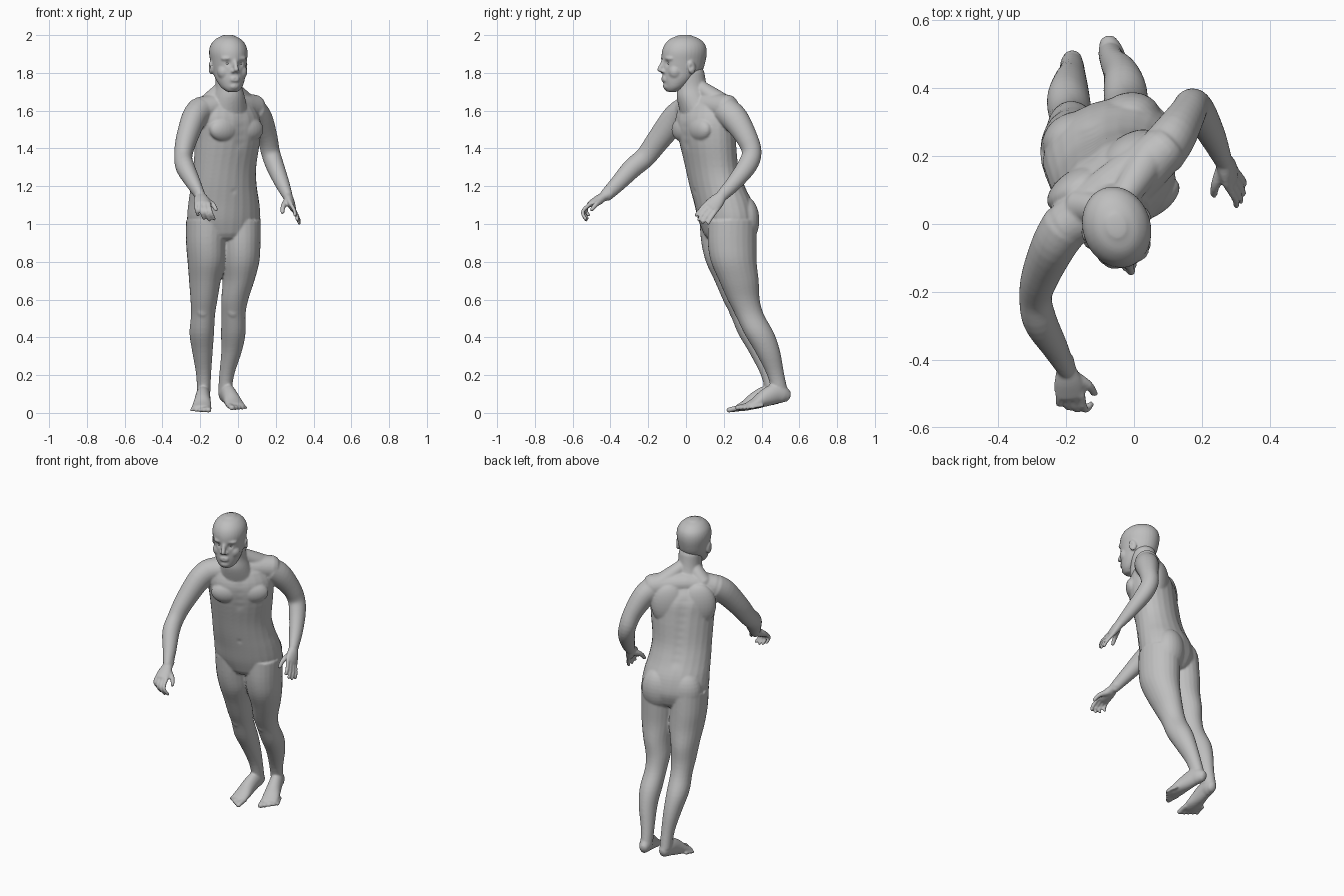
import bpy, bmesh
from math import sin, cos, pi, radians, exp
from mathutils import Vector, Matrix

if "Cube" in bpy.data.objects:
    bpy.data.objects.remove(bpy.data.objects["Cube"])

skin = bpy.data.materials.new("plain grey")
skin.use_nodes = True
GREY = (0.52, 0.52, 0.52, 1)
skin.diffuse_color = GREY
skin.node_tree.nodes["Principled BSDF"].inputs["Base Color"].default_value = GREY

UP = Vector((0, 0, 1))


def frame(yaw):
    """Sideways and forward directions of a part turned by yaw degrees."""
    t = radians(yaw)
    return Vector((cos(t), sin(t), 0)), Vector((sin(t), -cos(t), 0))


def smooth_rows(rows, steps):
    """Catmull-Rom interpolation of every column."""
    out = []
    for i in range(len(rows) - 1):
        p, q = rows[i], rows[i + 1]
        o, r = rows[max(i - 1, 0)], rows[min(i + 2, len(rows) - 1)]
        for k in range(steps):
            t = k / steps
            out.append([b + t * ((c - a) / 2 + t * ((a - 2.5 * b + 2 * c - d / 2)
                        + t * (1.5 * (b - c) + (d - a) / 2)))
                        for a, b, c, d in zip(o, p, q, r)])
    return out + [list(rows[-1])]


def loft(bm, rows, side=None, n=24, steps=4, dome=0.7):
    """Closed skin over rows of x, y, z, half width, half depth (and yaw).
    With a side vector rings stand across the path, otherwise they lie flat."""
    rows = smooth_rows(rows, steps)
    pts = [Vector(r[:3]) for r in rows]
    sections = []
    for i, r in enumerate(rows):
        if side is None:
            s, f = frame(r[5])
            t, d = UP, -f
        else:
            t = (pts[min(i + 1, len(pts) - 1)] - pts[max(i - 1, 0)]).normalized()
            s = (side - t * side.dot(t)).normalized()
            d = t.cross(s)
        sections.append((pts[i], s * r[3], d * r[4], t * min(r[3], r[4]) * dome))

    def rounded(sec, sign):
        p, s, d, t = sec
        return [(p + t * sign * sin(a), s * cos(a), d * cos(a), t)
                for a in (pi / 6, pi / 3, pi * 0.46)]
    sections = rounded(sections[0], -1)[::-1] + sections + rounded(sections[-1], 1)
    rings = [[bm.verts.new(p + s * cos(2 * pi * k / n) + d * sin(2 * pi * k / n))
              for k in range(n)] for p, s, d, _ in sections]
    for a, b in zip(rings, rings[1:]):
        for k in range(n):
            bm.faces.new((a[k], a[(k + 1) % n], b[(k + 1) % n], b[k]))
    bm.faces.new(rings[0][::-1])
    bm.faces.new(rings[-1])


def ball(bm, centre, radii, yaw=0, pitch=0):
    m = (Matrix.Translation(centre) @ Matrix.Rotation(radians(yaw), 4, "Z")
         @ Matrix.Rotation(radians(pitch), 4, "X") @ Matrix.Diagonal((*radii, 1)))
    bmesh.ops.create_uvsphere(bm, u_segments=24, v_segments=16, radius=1, matrix=m)


def finish(name, bm, voxel, relax, pushes=()):
    """Fuse overlapping forms into one skin, relax it, then press in the details."""
    bmesh.ops.recalc_face_normals(bm, faces=bm.faces)
    mesh = bpy.data.meshes.new(name)
    bm.to_mesh(mesh)
    bm.free()
    obj = bpy.data.objects.new(name, mesh)
    bpy.context.collection.objects.link(obj)
    fuse = obj.modifiers.new("fuse", "REMESH")
    fuse.mode, fuse.voxel_size = "VOXEL", voxel
    soft = obj.modifiers.new("relax", "SMOOTH")
    soft.factor, soft.iterations = 0.5, relax
    graph = bpy.context.evaluated_depsgraph_get()
    done = bpy.data.meshes.new_from_object(obj.evaluated_get(graph))
    obj.modifiers.clear()
    obj.data = done
    for centre, radius, move in pushes:
        for v in done.vertices:
            d = (v.co - centre).length / radius
            if d < 2.5:
                v.co += move * exp(-d * d)
    done.materials.clear()
    done.materials.append(skin)
    done.shade_smooth()


# Torso, twisted towards the left from hips to shoulders
body = bmesh.new()
loft(body, [(-.07, .222, .95, .165, .125, 18), (-.075, .218, 1.02, .198, .146, 20),
            (-.075, .198, 1.11, .194, .148, 22), (-.075, .165, 1.2, .182, .137, 25),
            (-.07, .137, 1.3, .176, .13, 28), (-.055, .112, 1.45, .187, .135, 32),
            (-.055, .097, 1.55, .192, .13, 35), (-.055, .085, 1.62, .165, .095, 36)],
     dome=0.4)
# Collar, neck and the muscle sloping from neck to back
loft(body, [(-.2, -.005, 1.6, .07, .072), (-.06, .09, 1.635, .085, .066),
            (.088, .22, 1.61, .07, .074)], Vector((.5, -.8, 0)))
loft(body, [(-.055, .07, 1.59, .11, .1, 30), (-.05, .042, 1.67, .086, .092, 26),
            (-.05, .032, 1.73, .07, .08, 20), (-.05, .025, 1.8, .068, .074, 18)])
for sign in (-1, 1):
    s, f = frame(36)
    top = Vector((-.055, .06, 1.72)) + s * sign * .03
    tip = Vector((-.055, .125, 1.635)) + s * sign * .13
    loft(body, [(*top, .04, .04), (*top.lerp(tip, .5), .05, .045), (*tip, .055, .05)], f)
# Chest, shoulder blade and seat muscles
for sign in (-1, 1):
    s, f = frame(34)
    ball(body, Vector((-.055, .1, 1.5)) + s * sign * .075 + f * .084, (.092, .048, .066), 34)
    ball(body, Vector((-.055, .1, 1.52)) + s * sign * .09 - f * .07, (.1, .052, .13), 34)
    s, f = frame(20)
    ball(body, Vector((-.075, .22, 1.02)) + s * sign * .082 - f * .06, (.1, .082, .13), 20)

# Legs share one set of girths
girth = [(1.02, .11, .13), (.9, .106, .13), (.8, .1, .122), (.7, .083, .106),
         (.6, .071, .086), (.52, .063, .076), (.42, .064, .08), (.32, .053, .066),
         (.2, .039, .046), (.1, .035, .043)]
right_x = (-.165, -.168, -.166, -.175, -.18, -.185, -.192, -.188, -.182, -.182)
right_y = (.2, .21, .226, .256, .28, .31, .355, .4, .442, .465)
left_x = (.01, .012, .012, .003, -.017, -.024, -.025, -.035, -.06, -.07)
left_y = (.245, .244, .253, .28, .305, .337, .388, .434, .475, .5)
for xs, ys in ((right_x, right_y), (left_x, left_y)):
    loft(body, [(x, y, z, a, b, 12) for x, y, (z, a, b) in zip(xs, ys, girth)])
    ball(body, (xs[5], ys[5] - .056, .55), (.038, .028, .05))

# Arms
loft(body, [(-.2, -.005, 1.6, .072, .074), (-.235, -.06, 1.555, .066, .073),
            (-.275, -.15, 1.44, .056, .062), (-.29, -.215, 1.355, .048, .055),
            (-.277, -.285, 1.295, .05, .053), (-.235, -.36, 1.215, .039, .043),
            (-.2, -.425, 1.15, .027, .034)], Vector((1, 0, 0)))
loft(body, [(.08, .21, 1.6, .072, .074), (.118, .26, 1.555, .066, .072),
            (.155, .32, 1.46, .054, .058), (.172, .348, 1.38, .05, .052),
            (.195, .325, 1.31, .048, .052), (.232, .257, 1.22, .039, .042),
            (.262, .19, 1.15, .027, .032)], Vector((1, 0, 0)))


# Hands: palm, four curled fingers and a thumb
def hand(bm, wrist, knuckle, mid, tip, across, thumb):
    wrist, knuckle, mid, tip = map(Vector, (wrist, knuckle, mid, tip))
    across = Vector(across).normalized()
    back = wrist + (wrist - knuckle) * .3
    loft(bm, [(*back, .028, .027), (*wrist, .029, .025),
              (*wrist.lerp(knuckle, .5), .042, .024), (*knuckle, .043, .017)], across)
    for k, reach in zip((-1.5, -.5, .5, 1.5), (.78, .97, 1.03, .94)):
        shift = across * k * .023
        path = [wrist.lerp(knuckle, .8) + shift, knuckle + shift,
                knuckle + (mid - knuckle) * reach + shift * 1.12,
                knuckle + (tip - knuckle) * reach + shift * 1.2]
        loft(bm, [(*p, r, r) for p, r in zip(path, (.012, .0115, .0105, .0095))],
             across, n=12)
    loft(bm, [(*p, r, r) for p, r in zip(thumb, (.019, .0145, .011))], UP + across, n=12)


hand(body, (-.2, -.425, 1.15), (-.187, -.508, 1.105), (-.181, -.544, 1.065),
     (-.165, -.525, 1.024), (1, -.15, -.1),
     [(-.175, -.45, 1.125), (-.135, -.475, 1.105), (-.116, -.5, 1.075)])
hand(body, (.262, .19, 1.15), (.288, .133, 1.088), (.312, .098, 1.045),
     (.318, .077, 1.013), (-.3, -.6, .6),
     [(.258, .16, 1.12), (.24, .115, 1.095), (.235, .086, 1.06)])


# Feet: sole and instep with five toes, the big toe on the inner side
def foot(bm, heel, yaw, inner):
    s, f = frame(yaw)
    heel = Vector(heel)
    shape = [(.028, .078, .028, .034), (.05, .085, .035, .046), (.09, .09, .038, .054),
             (.15, .066, .043, .046), (.2, .041, .05, .03), (.245, .025, .05, .018)]
    loft(bm, [(*(heel + f * d + UP * z), a, b) for d, z, a, b in shape], s)
    for k in range(5):
        r = .0165 - .0017 * k
        toe = [(d - .012 * k, z) for d, z in ((.225, .027), (.262, .022), (.292, .014))]
        loft(bm, [(*(heel + s * inner * (.036 - .021 * k) * spread + f * d + UP * z), r, r * .85)
                  for (d, z), spread in zip(toe, (1, 1.04, 1.08))], s, n=12)


foot(body, (-.18, .518, 0), -3, 1)
foot(body, (-.084, .56, .012), 18, -1)

# Navel, breastbone and spine grooves
details = [(Vector((-.015, .03, 1.17)), .014, Vector((-.005, .012, 0)))]
for k in range(9):
    z = 1.2 + k * .045
    s, f = frame(25 + k * 1.3)
    mid = Vector((-.075 + k * .003, .163 - k * .009, z))
    details.append((mid - f * .135, .028, f * .006))
    if k > 4:
        details.append((mid + f * .135, .025, f * -.004))
finish("body", body, .006, 5, details)

# Head, built in its own turned frame
YAW = 18
s, f = frame(YAW)
base = Vector((-.052, -.006, 0))


def spot(side, ahead, z):
    return base + s * side + f * ahead + UP * z


head = bmesh.new()
profile = [(.07, 1.705, .036, .034), (.058, 1.725, .057, .055), (.036, 1.765, .076, .084),
           (.014, 1.81, .086, .107), (.007, 1.86, .094, .118), (.003, 1.91, .1, .121),
           (0, 1.95, .09, .109), (0, 1.98, .064, .079), (0, 1.995, .034, .042)]
loft(head, [(*spot(0, d, z), a, b, YAW) for d, z, a, b in profile], n=32, dome=.2)
# Nose, lips and chin
loft(head, [(*spot(0, d, z), r, r) for d, z, r in
            ((.114, 1.87, .012), (.13, 1.84, .012), (.141, 1.815, .0135))], s, n=16)
for z, size in ((1.773, .007), (1.761, .0075)):
    ball(head, spot(0, .119, z), (.026, .01, size), YAW)
ball(head, spot(0, .097, 1.73), (.032, .023, .022), YAW)
hollows = [(spot(0, .13, 1.767), .007, f * -.003)]
# Brows, cheeks, nostrils, eyes and ears
for sign in (-1, 1):
    ball(head, spot(sign * .036, .1, 1.876), (.036, .021, .014), YAW + sign * 16)
    ball(head, spot(sign * .046, .07, 1.805), (.036, .036, .04), YAW)
    ball(head, spot(sign * .013, .122, 1.808), (.011, .014, .009), YAW)
    ball(head, spot(sign * .095, -.008, 1.828), (.011, .024, .036), YAW + sign * 20, 8)
    hollows.append((spot(sign * .034, .114, 1.85), .016, f * -.011))
    hollows.append((spot(sign * .108, .0, 1.83), .012, s * sign * -.007))
finish("head", head, .006, 4, hollows)
for sign, label in ((-1, "right"), (1, "left")):
    eye = bmesh.new()
    ball(eye, spot(sign * .035, .091, 1.849), (.017, .016, .009), YAW)
    finish(label + "_eye", eye, .003, 1)
